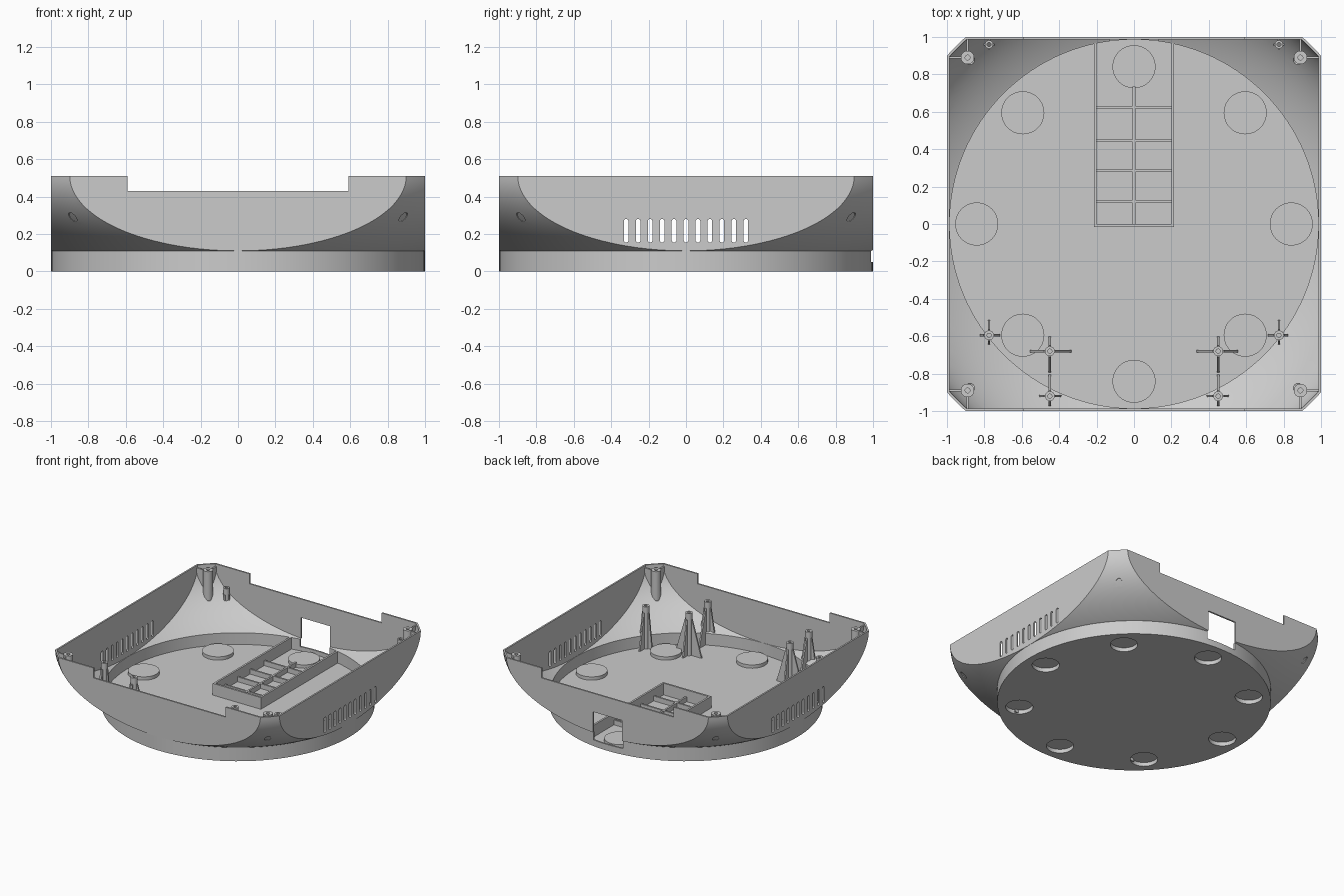
import bpy, bmesh, math
from mathutils import Vector, Matrix

if "Cube" in bpy.data.objects:
    bpy.data.objects.remove(bpy.data.objects["Cube"])

TOP, SKIRT, WALL, FLOOR = 0.51, 0.11, 0.013, 0.016

grey = bpy.data.materials.new("plain grey")
grey.use_nodes = True
grey.diffuse_color = (0.6, 0.6, 0.6, 1)
grey.node_tree.nodes["Principled BSDF"].inputs["Base Color"].default_value = (0.6, 0.6, 0.6, 1)


def make(name, bm):
    bmesh.ops.recalc_face_normals(bm, faces=bm.faces[:])
    mesh = bpy.data.meshes.new(name)
    bm.to_mesh(mesh)
    bm.free()
    mesh.materials.append(grey)
    obj = bpy.data.objects.new(name, mesh)
    bpy.context.collection.objects.link(obj)
    return obj


def activate(obj):
    bpy.ops.object.select_all(action='DESELECT')
    obj.select_set(True)
    bpy.context.view_layer.objects.active = obj


def boolean(obj, cutter, operation, self_hit=False):
    cutter.hide_render = True
    mod = obj.modifiers.new("cut", 'BOOLEAN')
    mod.object, mod.operation, mod.solver = cutter, operation, 'EXACT'
    mod.use_self = self_hit
    activate(obj)
    bpy.ops.object.modifier_apply(modifier=mod.name)
    bpy.data.objects.remove(cutter)


def prism(bm, points, offset):
    verts = [bm.verts.new(p) for p in points]
    face = bm.faces.new(verts)
    ext = bmesh.ops.extrude_face_region(bm, geom=[face], use_keep_orig=True)
    moved = [g for g in ext["geom"] if isinstance(g, bmesh.types.BMVert)]
    bmesh.ops.translate(bm, verts=moved, vec=offset)


def box(bm, x0, x1, y0, y1, z0, z1):
    prism(bm, [(x0, y0, z0), (x1, y0, z0), (x1, y1, z0), (x0, y1, z0)], (0, 0, z1 - z0))


def cylinder(bm, x, y, r, z0, z1, sides=32):
    bmesh.ops.create_cone(bm, cap_ends=True, segments=sides, radius1=r, radius2=r, depth=z1 - z0,
                          matrix=Matrix.Translation((x, y, (z0 + z1) / 2)))


def body(name, inset, bottom, top):
    """Round skirt flaring into an ellipsoid bowl, trimmed to a square."""
    profile = [(0, bottom), (0.999 - inset, bottom)]
    steps = 24
    for i in range(steps + 1):
        t = math.pi / 2 * i / steps
        r = math.sqrt(1 + (0.9 * math.sin(t)) ** 2) - inset
        profile.append((r if i else 0.999 - inset, TOP - (TOP - SKIRT) * math.cos(t)))
    if top > TOP:
        profile.append((profile[-1][0], top))
    profile.append((0, top))
    bm = bmesh.new()
    verts = [bm.verts.new((r, 0, z)) for r, z in profile]
    edges = [bm.edges.new(pair) for pair in zip(verts, verts[1:])]
    bmesh.ops.spin(bm, geom=verts + edges, cent=(0, 0, 0), axis=(0, 0, 1),
                   angle=math.tau, steps=128)
    bmesh.ops.remove_doubles(bm, verts=bm.verts[:], dist=0.0001)
    solid = make(name, bm)
    bm = bmesh.new()
    side = 1 - inset
    box(bm, -side, side, -side, side, -1, 2)
    boolean(solid, make("square_trim", bm), 'INTERSECT')
    return solid


# Thin shell
shell = body("shell", 0, 0, TOP)
boolean(shell, body("cavity", WALL, FLOOR, 0.7), 'DIFFERENCE')

# Rim notches, cable window, side vents, corner holes and cup openings
cups = [(0.841 * math.cos(i * math.pi / 4), 0.841 * math.sin(i * math.pi / 4)) for i in range(8)]
bm = bmesh.new()
box(bm, -0.59, 0.59, -2, 2, 0.43, 1)
box(bm, -0.13, 0.13, 0.9, 1.2, 0.05, 0.28)
for side in (-1, 1):
    for i in range(-5, 6):
        outline = []
        for k in range(16):
            a = math.tau * (k + 0.5) / 16
            mid = 0.268 if math.sin(a) > 0 else 0.167
            outline.append((side * 0.9, i * 0.064 + 0.0125 * math.cos(a), mid + 0.0125 * math.sin(a)))
        prism(bm, outline, (side * 0.3, 0, 0))
for i in range(4):
    a = math.pi / 4 + i * math.pi / 2
    place = Matrix.Rotation(a, 4, 'Z') @ Matrix.Translation((1.28, 0, 0.29)) \
        @ Matrix.Rotation(math.pi / 2, 4, 'Y')
    bmesh.ops.create_cone(bm, cap_ends=True, segments=24, radius1=0.024, radius2=0.024,
                          depth=0.24, matrix=place)
for x, y in cups:
    cylinder(bm, x, y, 0.1, -0.1, 0.05, 48)
boolean(shell, make("openings", bm), 'DIFFERENCE')

# Raised floor cups, hollow from underneath
bm, hollow = bmesh.new(), bmesh.new()
for x, y in cups:
    cylinder(bm, x, y, 0.115, 0.006, 0.043, 48)
    cylinder(hollow, x, y, 0.1, -0.1, 0.031, 48)
floor_cups = make("floor_cups", bm)
boolean(floor_cups, make("cup_hollows", hollow), 'DIFFERENCE')

# Open tray with a low grid
bm = bmesh.new()
for side in (-1, 1):
    box(bm, *sorted((side * 0.2, side * 0.215)), -0.015, 0.968, 0.008, SKIRT)
box(bm, -0.2, 0.2, -0.015, 0, 0.008, SKIRT)
tray = make("tray_walls", bm)
bm = bmesh.new()
box(bm, -0.007, 0.007, 0, 0.735, 0.008, 0.055)
for y in (0.12, 0.285, 0.445, 0.625):
    box(bm, -0.2, 0.2, y - 0.007, y + 0.007, 0.008, 0.055)
grid = make("tray_grid", bm)


def rib(bm, x, y, dx, dy, reach, foot, head, lip):
    """Upright plate running out from a post, tapering upward to the lip."""
    out = Vector((dx, dy, 0))
    across = Vector((-dy, dx, 0)) * 0.006
    start = Vector((x, y, 0)) - across
    outline = [start + out * d + Vector((0, 0, z))
               for d, z in ((0, foot), (reach, foot), (lip, head), (0, head))]
    prism(bm, outline, across * 2)


# Posts on the left half: x, y, radius, top, then rib reach to +x, -x, +y, -y
posts = [(0.775, -0.595, 0.026, 0.355, 0.06, 0.06, 0.085, 0.06),
         (0.45, -0.68, 0.026, 0.355, 0.12, 0.12, 0.08, 0.12),
         (0.45, -0.92, 0.026, 0.355, 0.08, 0.08, 0.12, 0.08),
         (0.775, 0.96, 0.022, 0.36, 0.04, 0.04, 0.04, 0.03)]
directions = [(1, 0), (-1, 0), (0, 1), (0, -1)]
bm, bores = bmesh.new(), bmesh.new()
for x, y, r, top, *reaches in posts:
    cylinder(bm, x, y, r, 0, top, 24)
    cylinder(bores, x, y, 0.011, top - 0.1, top + 0.1, 16)
    for (dx, dy), reach in zip(directions, reaches):
        rib(bm, x, y, dx, dy, reach, 0, top - 0.05, r + 0.004)
standoffs = make("standoffs", bm)

# Corner screw posts with webs to both walls
bm = bmesh.new()
for s in (-1, 1):
    cylinder(bm, 0.89, s * 0.89, 0.036, 0.1, 0.5, 32)
    cylinder(bores, 0.89, s * 0.89, 0.013, 0.36, 0.6, 16)
    rib(bm, 0.89, s * 0.89, 1, 0, 0.105, 0.1, 0.49, 0.105)
    rib(bm, 0.89, s * 0.89, 0, s, 0.105, 0.1, 0.49, 0.105)
corner_posts = make("corner_posts", bm)

bore = make("screw_bores", bores)
for obj in (standoffs, corner_posts):
    boolean(obj, body("inner_limit", 0.006, 0.008, 0.6), 'INTERSECT', True)
    drill = bore.copy()
    bpy.context.collection.objects.link(drill)
    boolean(obj, drill, 'DIFFERENCE')
    mirror = obj.modifiers.new("mirror", 'MIRROR')
    mirror.use_axis[0] = True
bpy.data.objects.remove(bore)

for obj in (shell, floor_cups, tray, grid, standoffs, corner_posts):
    activate(obj)
    bpy.ops.object.shade_smooth_by_angle(angle=math.radians(22))
